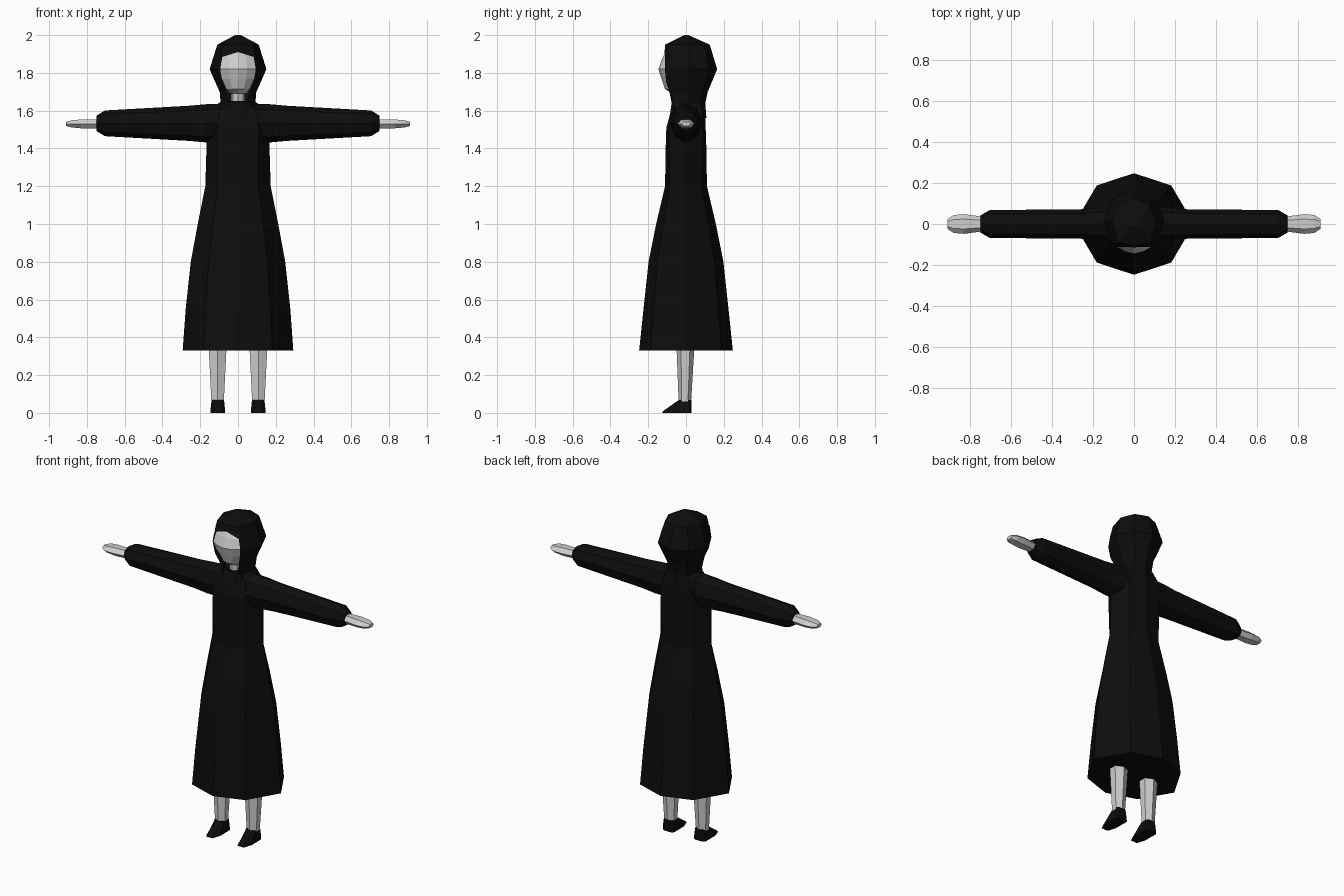
import bpy
import bmesh
import math

cube = bpy.data.objects.get("Cube")
if cube:
    bpy.data.objects.remove(cube, do_unlink=True)


def make_material(name, rgb):
    m = bpy.data.materials.new(name)
    m.use_nodes = True
    m.diffuse_color = (*rgb, 1)
    bsdf = next(n for n in m.node_tree.nodes if n.type == 'BSDF_PRINCIPLED')
    bsdf.inputs["Base Color"].default_value = (*rgb, 1)
    return m


BLACK = make_material("black_cloth", (0.004, 0.004, 0.004))
PALE = make_material("pale_grey_skin", (0.62, 0.62, 0.62))


def loft(name, rings, mat, open_until=0):
    """Skin a stack of equal rings; the first open_until bands keep a gap."""
    bm = bmesh.new()
    rows = [[bm.verts.new(p) for p in ring] for ring in rings]
    n = len(rows[0])
    for k, (a, b) in enumerate(zip(rows, rows[1:])):
        for i in range(n - 1 if k < open_until else n):
            j = (i + 1) % n
            bm.faces.new((a[i], a[j], b[j], b[i]))
    if not open_until:
        bm.faces.new(rows[0])
    bm.faces.new(rows[-1])
    bmesh.ops.remove_doubles(bm, verts=bm.verts, dist=0.0005)
    bmesh.ops.recalc_face_normals(bm, faces=bm.faces)
    mesh = bpy.data.meshes.new(name)
    bm.to_mesh(mesh)
    bm.free()
    obj = bpy.data.objects.new(name, mesh)
    mesh.materials.append(mat)
    bpy.context.collection.objects.link(obj)
    return obj


def mirrored(half):
    """Complete a half ring whose last point lies on the centre plane."""
    return half + [(-x, y, z) for x, y, z in reversed(half[:-1])]


def octagon(z, rx, ry, cy=0.0, dx=0.62, dy=0.76):
    pts = [(1, 0), (dx, dy), (0, 1), (-dx, dy),
           (-1, 0), (-dx, -dy), (0, -1), (dx, -dy)]
    return [(x * rx, cy + y * ry, z) for x, y in pts]


def arm_ring(s, x, ry, rz, z, sides=8):
    return [(s * x, ry * math.cos(a), z + rz * math.sin(a))
            for a in (2 * math.pi * i / sides for i in range(sides))]


# Robe: flared octagonal skirt, narrow bodice and collar
loft("robe", [
    octagon(0.33, 0.293, 0.248),
    octagon(0.55, 0.277, 0.225),
    octagon(0.80, 0.25, 0.198),
    octagon(1.00, 0.213, 0.158),
    octagon(1.20, 0.173, 0.111),
    octagon(1.43, 0.166, 0.107, 0, 0.66, 0.85),
    octagon(1.51, 0.166, 0.104, 0, 0.66, 0.85),
    octagon(1.58, 0.155, 0.093, 0.008, 0.66, 0.85),
    octagon(1.635, 0.108, 0.086, 0.014),
    octagon(1.65, 0.088, 0.085, 0.012),
], BLACK)

# Hood: shell with a face opening; opening half-width and depth, side, back
hood_rings = []
for z, xo, yo, side, back in [
    (1.56, 0.030, -0.088, 0.100, 0.108),
    (1.64, 0.042, -0.076, 0.092, 0.102),
    (1.70, 0.066, -0.088, 0.097, 0.115),
    (1.75, 0.083, -0.105, 0.120, 0.136),
    (1.82, 0.094, -0.112, 0.150, 0.165),
    (1.885, 0.083, -0.111, 0.130, 0.145),
    (1.91, 0.0, -0.114, 0.122, 0.138),
    (1.95, 0.0, -0.110, 0.109, 0.125),
    (2.00, 0.0, -0.010, 0.015, 0.012),
]:
    hood_rings.append(mirrored([
        (xo, yo, z),
        (max(xo + 0.008, side * 0.72), yo * 0.82, z),
        (side, 0.015 if z < 1.99 else 0, z),
        (side * 0.7, back * 0.76, z),
        (0, back, z)]))
loft("hood", hood_rings, BLACK, open_until=6)

# Head: pointed-front face filling the hood, and the neck below
head_rings = []
for z, w, f in [(1.690, 0.045, 0.075), (1.715, 0.062, 0.112),
                (1.77, 0.087, 0.130), (1.82, 0.096, 0.146),
                (1.875, 0.090, 0.127), (1.912, 0.060, 0.108)]:
    head_rings.append(mirrored([
        (0, -f, z), (w * 0.5, -f + 0.012, z), (w, -f + 0.04, z),
        (w, 0.03, z), (w * 0.5, 0.06, z), (0, 0.065, z)])[:-1])
loft("head", head_rings, PALE)
loft("neck", [octagon(z, 0.036, 0.045, -0.015, 0.7, 0.7)
              for z in (1.60, 1.72)], PALE)

for side, s in (("left", 1), ("right", -1)):
    # Sleeve tapering to a closed cuff
    loft(side + "_sleeve", [
        arm_ring(s, 0.08, 0.085, 0.102, 1.535),
        arm_ring(s, 0.17, 0.080, 0.101, 1.533),
        arm_ring(s, 0.26, 0.072, 0.093, 1.533),
        arm_ring(s, 0.705, 0.068, 0.068, 1.533),
        arm_ring(s, 0.75, 0.042, 0.040, 1.533),
    ], BLACK)

    # Flat mitten hand
    loft(side + "_hand", [
        arm_ring(s, 0.74, 0.036, 0.028, 1.53, 6),
        arm_ring(s, 0.83, 0.048, 0.027, 1.53, 6),
        arm_ring(s, 0.88, 0.044, 0.022, 1.53, 6),
        arm_ring(s, 0.91, 0.024, 0.013, 1.53, 6),
    ], PALE)

    # Bare lower leg
    leg = []
    for z, rx, ry, cy in [(0.06, 0.033, 0.033, -0.006), (0.34, 0.047, 0.047, -0.003)]:
        leg.append([(s * 0.108 + rx * math.sin(a) / 0.866, cy - ry * math.cos(a), z)
                    for a in (math.pi * i / 3 for i in range(6))])
    loft(side + "_leg", leg, PALE)

    # Shoe with a sloping toe
    shoe = []
    for z, w, toe, heel in [(0.0, 0.039, -0.128, 0.030),
                            (0.012, 0.039, -0.118, 0.030),
                            (0.068, 0.033, -0.038, 0.028)]:
        outline = [(-0.55, toe), (0.55, toe), (1, toe * 0.6), (1, heel - 0.012),
                   (0.6, heel), (-0.6, heel), (-1, heel - 0.012), (-1, toe * 0.6)]
        shoe.append([(s * 0.107 + x * w, y, z) for x, y in outline])
    loft(side + "_shoe", shoe, BLACK)
